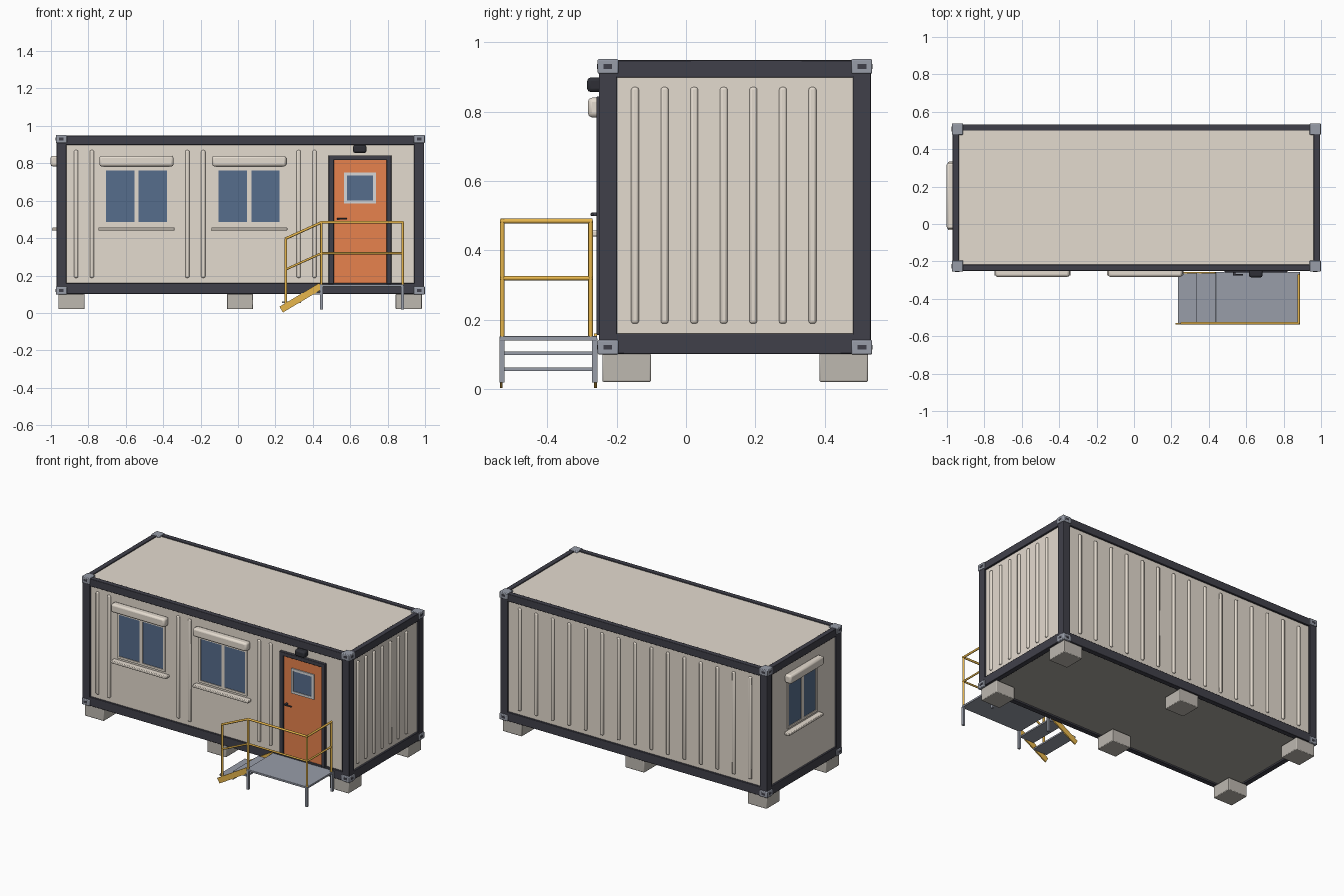
import bpy
import math
from mathutils import Vector

if "Cube" in bpy.data.objects:
    bpy.data.objects.remove(bpy.data.objects["Cube"])


def material(name, r, g, b):
    def lin(c):
        c /= 255
        return c / 12.92 if c <= 0.04045 else ((c + 0.055) / 1.055) ** 2.4
    m = bpy.data.materials.new(name)
    m.diffuse_color = (lin(r), lin(g), lin(b), 1)
    m.use_nodes = True
    m.node_tree.nodes["Principled BSDF"].inputs["Base Color"].default_value = m.diffuse_color
    return m


BEIGE = material("beige panel", 228, 219, 207)
LIGHT = material("light grey trim", 214, 215, 216)
FRAME = material("dark frame", 64, 64, 74)
ORANGE = material("orange door", 232, 131, 78)
GLASS = material("blue glass", 86, 109, 140)
YELLOW = material("yellow rail", 236, 186, 78)
STEEL = material("grey steel", 152, 157, 169)
CONCRETE = material("concrete", 189, 184, 176)
FLOOR = material("floor underside", 172, 168, 160)
BLACK = material("black", 46, 47, 54)


def box(name, x, y, z, mat, bevel=0.0, segments=2):
    """Box given by its ranges along x, y and z."""
    bpy.ops.mesh.primitive_cube_add(size=1)
    o = bpy.context.object
    o.name = name
    lo = Vector((min(x), min(y), min(z)))
    hi = Vector((max(x), max(y), max(z)))
    size = hi - lo
    for v in o.data.vertices:
        v.co = Vector([(lo[i] + hi[i]) / 2 + v.co[i] * size[i] for i in range(3)])
    o.data.materials.append(mat)
    if bevel:
        m = o.modifiers.new("bevel", 'BEVEL')
        m.width = bevel
        m.segments = segments
        bpy.ops.object.shade_smooth_by_angle(angle=math.radians(40))
    return o


def tube(name, a, b, mat, r=0.007):
    a, b = Vector(a), Vector(b)
    bpy.ops.mesh.primitive_cylinder_add(vertices=12, radius=r, depth=(b - a).length, location=(a + b) / 2)
    o = bpy.context.object
    o.name = name
    o.rotation_euler = (b - a).to_track_quat('Z', 'Y').to_euler()
    o.data.materials.append(mat)
    bpy.ops.object.shade_smooth_by_angle(angle=math.radians(40))


# Outer limits of the frame and planes of the wall panels
X0, X1, Y0, Y1, Z0, Z1 = -0.970, 0.995, -0.251, 0.533, 0.101, 0.948
IN = 0.012
WX0, WX1, WY0, WY1 = X0 + IN, X1 - IN, Y0 + IN, Y1 - IN

# Body, roof and floor
box("wall_panels", (WX0, WX1), (WY0, WY1), (0.12, 0.93), BEIGE)
box("roof_panel", (X0 + 0.033, X1 - 0.033), (Y0 + 0.033, Y1 - 0.033), (0.92, 0.942), BEIGE)
box("floor_underside", (X0 + 0.03, X1 - 0.03), (Y0 + 0.03, Y1 - 0.03), (0.112, 0.125), FLOOR)

# Corner posts and castings with dark slots
for x, sx in ((X0, 1), (X1, -1)):
    for y, sy in ((Y0, 1), (Y1, -1)):
        box("corner_post", (x, x + sx * 0.053), (y, y + sy * 0.052), (Z0, Z1), FRAME, 0.003)
        for z, sz in ((Z0 - 0.002, 1), (Z1 + 0.003, -1)):
            cx, cy = x - sx * 0.004, y - sy * 0.004
            box("corner_casting", (cx, cx + sx * 0.06), (cy, cy + sy * 0.06), (z, z + sz * 0.042), STEEL, 0.004)
            zz = (z + sz * 0.014, z + sz * 0.028)
            box("casting_slot", (cx - sx * 0.001, cx + sx * 0.004),
                (cy + sy * 0.017, cy + sy * 0.042), zz, FRAME)
            box("casting_slot", (cx + sx * 0.017, cx + sx * 0.042),
                (cy - sy * 0.001, cy + sy * 0.004), zz, FRAME)

# Top and bottom beams
for zr in ((Z0, 0.160), (0.898, Z1)):
    for y, s in ((Y0, 1), (Y1, -1)):
        box("long_beam", (X0 + 0.03, X1 - 0.03), (y, y + s * 0.034), zr, FRAME, 0.003)
    for x, s in ((X0, 1), (X1, -1)):
        box("end_beam", (x, x + s * 0.034), (Y0 + 0.03, Y1 - 0.03), zr, FRAME, 0.003)

# Pressed wall ribs
RZ, RW, RD = (0.188, 0.87), 0.011, 0.010
for k in (0, 1, 7, 8, 14, 15):
    x = -0.866 + 0.085 * k
    box("front_rib", (x - RW, x + RW), (WY0 - RD, WY0 + 0.01), RZ, BEIGE, 0.007)
for k in range(15):
    x = -0.840 + 0.1213 * k
    box("back_rib", (x - RW, x + RW), (WY1 - 0.01, WY1 + RD), RZ, BEIGE, 0.007)
for k in range(7):
    y = -0.147 + 0.0853 * k
    box("side_rib", (WX1 - 0.01, WX1 + RD), (y - RW, y + RW), RZ, BEIGE, 0.007)


def window(center, half, side):
    """Window with roller shutter and sill, on the front or the left wall."""
    def part(name, u, d, z, mat, bevel=0.0):
        u = (center + u[0], center + u[1])
        if side == "front":
            box(name, u, (WY0 - d[0], WY0 - d[1]), z, mat, bevel)
        else:
            box(name, (WX0 - d[0], WX0 - d[1]), u, z, mat, bevel)
    g = half - 0.035
    part("window_glass", (-g - 0.004, g + 0.004), (-0.005, 0.003), (0.482, 0.766), GLASS)
    for s in (-1, 1):
        part("window_jamb", (s * g, s * (g + 0.014)), (-0.005, 0.007), (0.470, 0.785), BEIGE)
    for z in ((0.470, 0.485), (0.762, 0.785)):
        part("window_rail", (-g, g), (-0.005, 0.007), z, BEIGE)
    part("window_mullion", (-0.011, 0.011), (-0.005, 0.007), (0.482, 0.764), BEIGE)
    part("shutter_box", (-half, half), (-0.005, 0.044), (0.783, 0.840), BEIGE, 0.012)
    part("window_sill", (-half - 0.006, half + 0.006), (-0.005, 0.036), (0.440, 0.457), BEIGE, 0.004)


window(-0.543, 0.198, "front")
window(0.060, 0.198, "front")
window(0.150, 0.177, "left")

# Door with frame, window, handle and lamp
for x in ((0.484, 0.512), (0.794, 0.820)):
    box("door_jamb", x, (-0.258, WY0 + 0.01), (0.155, 0.843), FRAME, 0.003)
box("door_head", (0.484, 0.820), (-0.258, WY0 + 0.01), (0.817, 0.843), FRAME, 0.003)
box("door_leaf", (0.508, 0.797), (-0.247, WY0 + 0.01), (0.161, 0.822), ORANGE)
for x in ((0.568, 0.584), (0.721, 0.737)):
    box("door_window_side", x, (-0.254, -0.24), (0.584, 0.750), LIGHT)
for z in ((0.584, 0.600), (0.734, 0.750)):
    box("door_window_bar", (0.568, 0.737), (-0.254, -0.24), z, LIGHT)
box("door_glass", (0.58, 0.725), (-0.250, -0.24), (0.596, 0.739), GLASS)
box("handle_stem", (0.530, 0.542), (-0.272, -0.24), (0.498, 0.508), FRAME)
box("handle_lever", (0.530, 0.584), (-0.275, -0.267), (0.499, 0.507), FRAME, 0.002)
box("door_lamp", (0.615, 0.687), (-0.285, WY0), (0.856, 0.898), BLACK, 0.010)

# Foundation blocks
for x in (-0.891, 0.011, 0.913):
    for y in (-0.171, 0.455):
        box("foundation_block", (x - 0.07, x + 0.07), (y - 0.07, y + 0.07), (0.020, 0.102), CONCRETE, 0.004)

# Landing, its legs, stair treads and sloped stringers
box("landing", (0.437, 0.887), (-0.538, -0.256), (0.139, 0.152), STEEL, 0.002)
for y in (-0.531, -0.263):
    for x in (0.446, 0.879):
        box("landing_leg", (x - 0.0075, x + 0.0075), (y - 0.0075, y + 0.0075), (0.018, 0.145), STEEL)
box("upper_tread", (0.335, 0.440), (-0.531, -0.262), (0.098, 0.108), STEEL)
box("lower_tread", (0.235, 0.337), (-0.531, -0.262), (0.052, 0.062), STEEL)
for y in (-0.533, -0.261):
    a, b = Vector((0.231, y, 0.018)), Vector((0.443, y, 0.144))
    o = box("stair_stringer", (-(b - a).length / 2, (b - a).length / 2), (-0.004, 0.004), (-0.018, 0.018), YELLOW)
    o.location = (a + b) / 2
    o.rotation_euler.y = -math.atan2(b.z - a.z, b.x - a.x)

# Handrails
F, B, R, M, L = -0.530, -0.275, 0.880, 0.446, 0.256
tube("rail_post", (R, F, 0.15), (R, F, 0.485), YELLOW)
tube("rail_post", (R, B, 0.15), (R, B, 0.485), YELLOW)
tube("rail_post", (M, F, 0.15), (M, F, 0.485), YELLOW)
tube("stair_post", (L, F, 0.05), (L, F, 0.397), YELLOW)
for z, r in ((0.484, 0.007), (0.319, 0.006)):
    tube("front_rail", (M - 0.004, F, z), (R + 0.005, F, z), YELLOW, r)
    tube("end_rail", (R, F - 0.005, z), (R, B + 0.005, z), YELLOW, r)
    tube("stair_rail", (L - 0.004, F, z - 0.088), (M, F, z), YELLOW, r)
